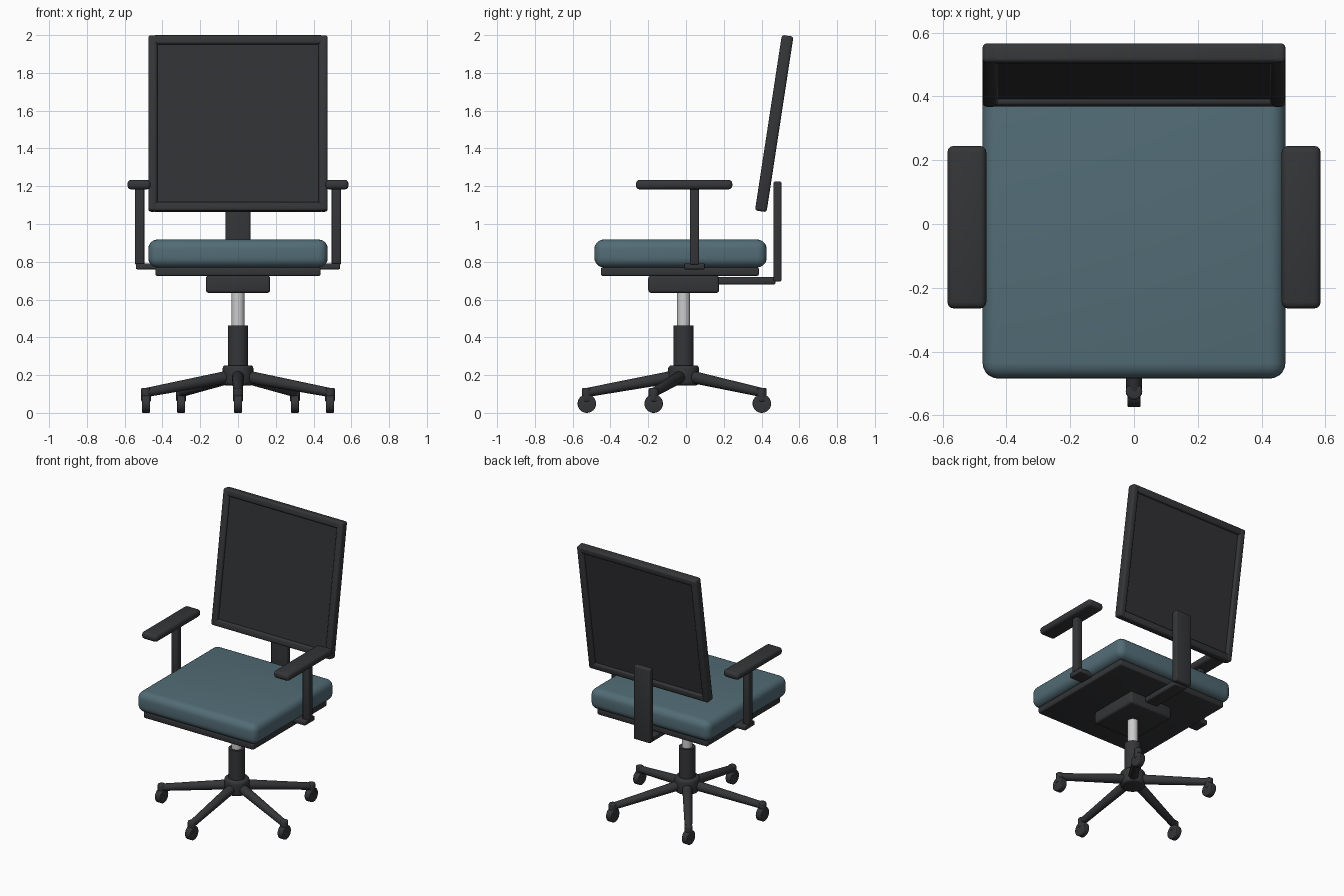
import bpy, math
from mathutils import Vector, Matrix

if "Cube" in bpy.data.objects:
    bpy.data.objects.remove(bpy.data.objects["Cube"])


def material(name, rgb):
    m = bpy.data.materials.new(name)
    m.diffuse_color = (*rgb, 1)
    m.use_nodes = True
    m.node_tree.nodes["Principled BSDF"].inputs["Base Color"].default_value = m.diffuse_color
    return m


DARK = material("dark_plastic", (0.035, 0.036, 0.039))
MESH = material("back_fabric", (0.03, 0.031, 0.034))
TEAL = material("seat_fabric", (0.085, 0.15, 0.18))
SILVER = material("steel", (0.65, 0.65, 0.66))
CY = -0.013  # y of the swivel column


def finish(ob, name, mat, bevel=0, segments=3):
    ob.name = name
    ob.data.materials.append(mat)
    if bevel:
        mod = ob.modifiers.new("round", 'BEVEL')
        mod.width, mod.segments, mod.limit_method = bevel, segments, 'ANGLE'
        bpy.context.view_layer.objects.active = ob
        bpy.ops.object.modifier_apply(modifier=mod.name)
    bpy.ops.object.shade_smooth_by_angle(angle=math.radians(35))
    return ob


def box(name, x, y, z, mat=DARK, bevel=0.01, segments=3):
    bpy.ops.mesh.primitive_cube_add(size=1)
    ob = bpy.context.object
    size = [b - a for a, b in (x, y, z)]
    mid = [(a + b) / 2 for a, b in (x, y, z)]
    ob.data.transform(Matrix.Translation(mid) @ Matrix.Diagonal((*size, 1)))
    return finish(ob, name, mat, bevel, segments)


def rod(name, a, b, r1, r2=None, mat=DARK, bevel=0, sides=32):
    a, b = Vector(a), Vector(b)
    bpy.ops.mesh.primitive_cone_add(vertices=sides, radius1=r1, radius2=r2 or r1,
                                    depth=(b - a).length)
    ob = bpy.context.object
    rot = (b - a).to_track_quat('Z', 'Y').to_matrix().to_4x4()
    ob.data.transform(Matrix.Translation((a + b) / 2) @ rot)
    return finish(ob, name, mat, bevel)


# Seat
box("seat_cushion", (-.475, .475), (-.485, .427), (.77, .918), TEAL, .05, 5)
box("seat_plate", (-.437, .437), (-.45, .386), (.725, .771))
box("tilt_mechanism", (-.17, .17), (-.2, .175), (.635, .726), bevel=.015)

# Column
rod("gas_piston", (0, CY, .44), (0, CY, .65), .035, mat=SILVER)
rod("column_sleeve", (0, CY, .2), (0, CY, .462), .054)
rod("base_hub", (0, CY, .145), (0, CY, .252), .082, bevel=.018)

# Five-star base; every wheel rolls the same way
for i in range(5):
    a = math.radians(-90 + 72 * i)
    d = Vector((math.cos(a), math.sin(a), 0))
    c = Vector((0, CY, 0))
    tip = c + d * .512
    rod(f"base_leg_{i}", c + d * .05 + Vector((0, 0, .192)),
        tip + d * .01 + Vector((0, 0, .106)), .033, .024, bevel=.006, sides=20)
    rod(f"caster_stem_{i}", tip + Vector((0, 0, .06)), tip + Vector((0, 0, .132)),
        .026, bevel=.007, sides=20)
    rod(f"caster_wheel_{i}", tip + Vector((-.021, 0, .049)),
        tip + Vector((.021, 0, .049)), .049, bevel=.005)

# Back support
box("back_support_arm", (-.05, .05), (.15, .475), (.68, .72))
box("back_support_post", (-.065, .065), (.463, .506), (.695, 1.225))

# Backrest, built upright and then tilted back
H = .47
parts = [
    box("back_panel", (-.445, .445), (-.012, .012), (-H + .03, H - .03), MESH, 0),
    box("back_top_rail", (-.45, .45), (-.03, .03), (H - .048, H), bevel=.012),
    box("back_bottom_rail", (-.45, .45), (-.03, .03), (-H, -H + .048), bevel=.012),
]
for s, side in ((-1, "left"), (1, "right")):
    parts.append(box(f"back_{side}_rail", sorted((s * .427, s * .475)), (-.031, .031),
                     (-H, H), bevel=.014))
for ob in parts:
    ob.data.transform(Matrix.Translation((0, .467, 1.532)) @
                      Matrix.Rotation(math.radians(-8.7), 4, 'X'))

# Armrests
for s, side in ((-1, "left"), (1, "right")):
    box(f"arm_bracket_{side}", sorted((s * .36, s * .54)), (-.01, .1), (.76, .792), bevel=.006)
    box(f"arm_post_{side}", sorted((s * .496, s * .545)), (.02, .07), (.785, 1.2), bevel=.008)
    box(f"arm_pad_{side}", sorted((s * .463, s * .585)), (-.265, .245), (1.183, 1.234), bevel=.02)
